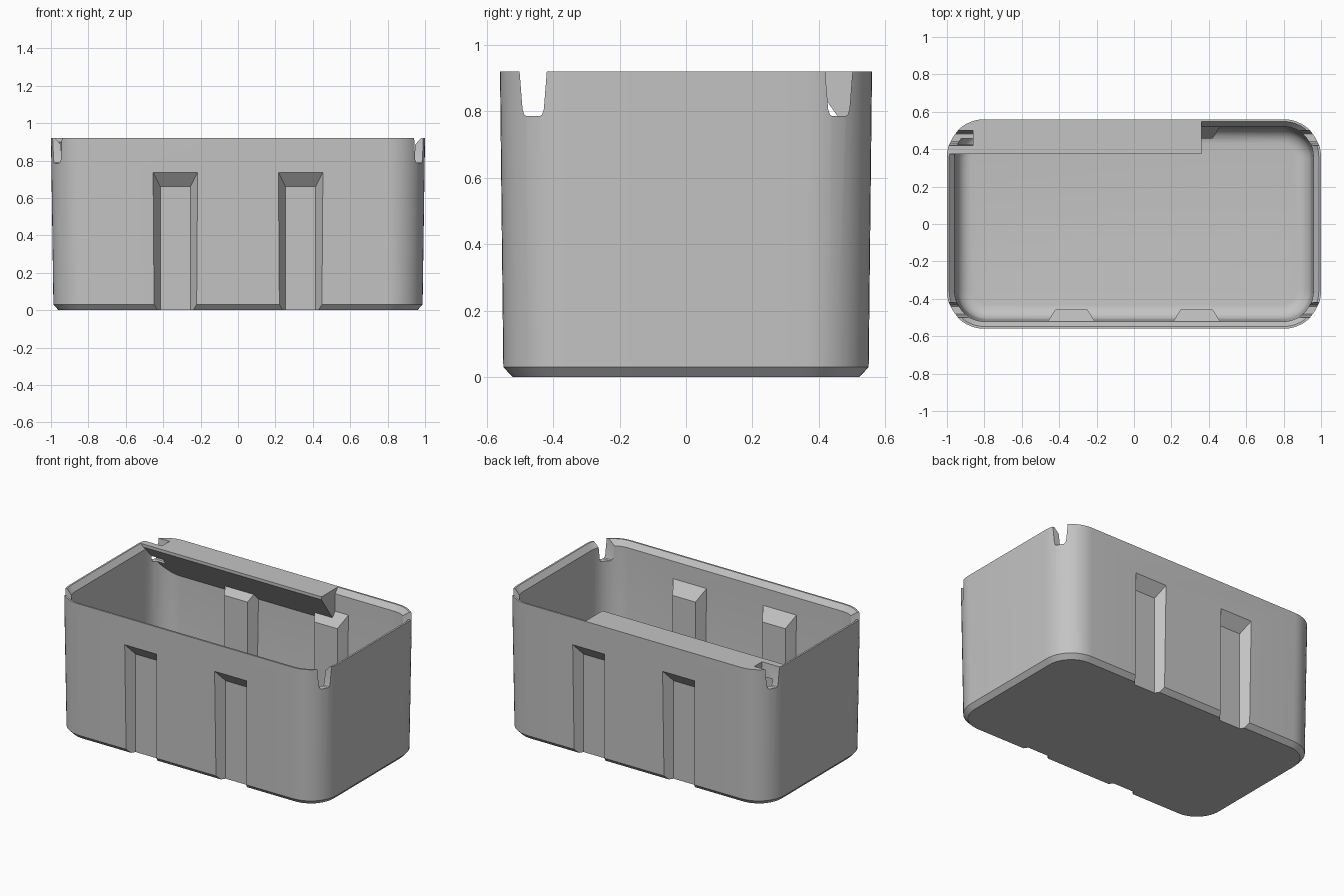
import bpy, bmesh, math

cube = bpy.data.objects.get("Cube")
if cube:
    bpy.data.objects.remove(cube, do_unlink=True)

grey = bpy.data.materials.new("light grey plastic")
grey.use_nodes = True
colour = (0.55, 0.55, 0.55, 1)
grey.diffuse_color = colour
grey.node_tree.nodes["Principled BSDF"].inputs["Base Color"].default_value = colour


def make(name, bm):
    bmesh.ops.recalc_face_normals(bm, faces=bm.faces)
    mesh = bpy.data.meshes.new(name)
    bm.to_mesh(mesh)
    bm.free()
    mesh.materials.append(grey)
    obj = bpy.data.objects.new(name, mesh)
    bpy.context.collection.objects.link(obj)
    return obj


def rounded_ring(hx, hy, r, z, steps=12):
    """Points of a rounded rectangle at height z."""
    pts = []
    for q, (sx, sy) in enumerate([(1, 1), (-1, 1), (-1, -1), (1, -1)]):
        for i in range(steps + 1):
            a = math.pi / 2 * (q + i / steps)
            pts.append((sx * (hx - r) + r * math.cos(a),
                        sy * (hy - r) + r * math.sin(a), z))
    return pts


def loft(name, levels):
    """Solid through rounded rectangles given as (half x, half y, radius, z)."""
    bm = bmesh.new()
    rings = [[bm.verts.new(p) for p in rounded_ring(*lv)] for lv in levels]
    for low, high in zip(rings, rings[1:]):
        for i in range(len(low)):
            j = (i + 1) % len(low)
            bm.faces.new((low[i], low[j], high[j], high[i]))
    bm.faces.new(rings[0][::-1])
    bm.faces.new(rings[-1])
    return make(name, bm)


def hull(name, pts):
    bm = bmesh.new()
    for p in pts:
        bm.verts.new(p)
    bmesh.ops.convex_hull(bm, input=bm.verts)
    bmesh.ops.dissolve_limit(bm, angle_limit=0.01, verts=bm.verts, edges=bm.edges)
    return make(name, bm)


def cut(target, cutter):
    mod = target.modifiers.new("cut", "BOOLEAN")
    mod.operation = "DIFFERENCE"
    mod.solver = "EXACT"
    mod.object = cutter
    bpy.context.view_layer.objects.active = target
    bpy.ops.object.modifier_apply(modifier=mod.name)
    bpy.data.objects.remove(cutter, do_unlink=True)


def groove(name, cx, side, y_in, half, top):
    """Tapered upright block, widening outward through a long wall."""
    spread = 0.14
    pts = []
    for y, h, t in ((y_in, half, top),
                    (y_in + spread, half + spread * 0.64, top + spread * 1.25)):
        for sx in (-1, 1):
            pts += [(cx + sx * h, side * y, -0.1), (cx + sx * h, side * y, t)]
    return hull(name, pts)


# Outer body: chamfered foot and slightly flared walls
body = loft("storage_bin", [(0.96, 0.522, 0.17, 0), (0.987, 0.55, 0.195, 0.03),
                            (1.0, 0.56, 0.2, 0.92)])

# Cavity: rounded floor edge, tapered walls, bevelled rim
fillet, floor = 0.08, 0.04
levels = []
for k in range(7):
    a = math.pi / 2 * k / 6
    inset = fillet * (1 - math.sin(a))
    levels.append((0.948 - inset, 0.511 - inset, 0.16 - inset,
                   floor + fillet * (1 - math.cos(a))))
levels += [(0.959, 0.521, 0.16, 0.885), (0.988, 0.548, 0.188, 0.92),
           (0.988, 0.548, 0.188, 1.0)]
cavity = loft("cavity", levels)

# Label ledge kept solid along part of the back
ledge = [(0.375, 1.1), (0.375, 0.9), (0.7, 0.44), (0.7, 1.1)]
cut(cavity, hull("ledge", [(x, y, z) for x in (-1.1, 0.36) for y, z in ledge]))

# Ribs inside and matching grooves outside, front and back
for side in (-1, 1):
    for cx in (-0.335, 0.335):
        cut(cavity, groove("rib", cx, side, 0.457, 0.085, 0.69))
cut(body, cavity)
for side in (-1, 1):
    for cx in (-0.335, 0.335):
        cut(body, groove("groove", cx, side, 0.497, 0.08, 0.66))

# Tapered slots in the rim at the four corners
slot = [(0.046, 1.0), (0.041, 0.92), (0.032, 0.805), (0.027, 0.79), (0.02, 0.785)]
for sx in (-1, 1):
    for sy in (-1, 1):
        cut(body, hull("corner_slot", [(sx * x, sy * 0.46 + s * w, z) for x in (0.86, 1.1)
                                       for w, z in slot for s in (-1, 1)]))

bpy.ops.object.select_all(action="DESELECT")
body.select_set(True)
bpy.context.view_layer.objects.active = body
bpy.ops.object.shade_smooth_by_angle(angle=math.radians(25))
